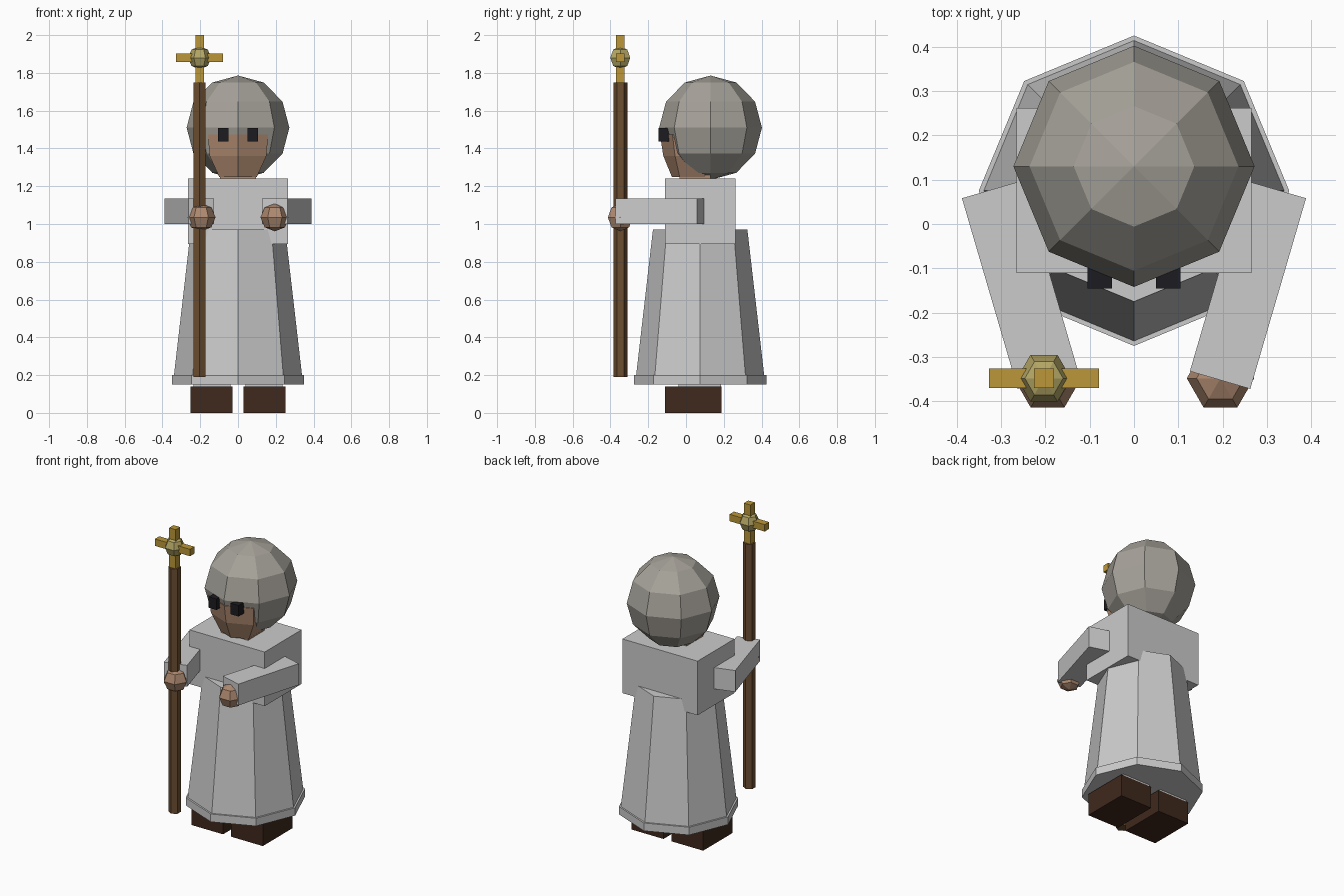
import bpy, bmesh, math
from mathutils import Matrix

if "Cube" in bpy.data.objects:
    bpy.data.objects.remove(bpy.data.objects["Cube"])


def material(name, rgb):
    m = bpy.data.materials.new(name)
    m.diffuse_color = (*rgb, 1)
    m.use_nodes = True
    m.node_tree.nodes["Principled BSDF"].inputs["Base Color"].default_value = m.diffuse_color
    return m


SKIN = material("skin", (0.42, 0.25, 0.16))
WOOD = material("wood", (0.15, 0.075, 0.03))
BOOT = material("dark_leather", (0.05, 0.022, 0.012))
GOLD = material("gold", (0.5, 0.31, 0.04))
PALE_GOLD = material("pale_gold", (0.45, 0.38, 0.13))
BLACK = material("black", (0.012, 0.012, 0.015))
HOOD = material("warm_grey", (0.38, 0.36, 0.32))


def finish(name, bm, mat=None):
    bmesh.ops.recalc_face_normals(bm, faces=bm.faces)
    me = bpy.data.meshes.new(name)
    bm.to_mesh(me)
    bm.free()
    ob = bpy.data.objects.new(name, me)
    bpy.context.collection.objects.link(ob)
    if mat:
        me.materials.append(mat)
    return ob


def box(name, x, y, z, mat=None):
    """Box from (min, max) pairs."""
    bm = bmesh.new()
    spans = (x, y, z)
    mid = [(a + b) / 2 for a, b in spans]
    size = [b - a for a, b in spans]
    bmesh.ops.create_cube(bm, size=1, matrix=Matrix.Translation(mid) @ Matrix.Diagonal((*size, 1)))
    return finish(name, bm, mat)


def loft(name, rings, mat=None):
    """Capped skin over equal-length rings of points."""
    bm = bmesh.new()
    vs = [[bm.verts.new(p) for p in r] for r in rings]
    n = len(vs[0])
    for a, b in zip(vs, vs[1:]):
        for i in range(n):
            j = (i + 1) % n
            bm.faces.new((a[i], a[j], b[j], b[i]))
    bm.faces.new(vs[0][::-1])
    bm.faces.new(vs[-1])
    return finish(name, bm, mat)


def ring(n, r, cx, cy, z):
    """Regular polygon with a corner pointing to the front."""
    return [(cx + r * math.sin(math.tau * i / n), cy - r * math.cos(math.tau * i / n), z) for i in range(n)]


def ball(name, c, r, seg, rings, mat, rz=None):
    bm = bmesh.new()
    bmesh.ops.create_uvsphere(bm, u_segments=seg, v_segments=rings, radius=1)
    turn = Matrix.Rotation(math.pi / 2, 4, 'Z')
    bm.transform(Matrix.Translation(c) @ Matrix.Diagonal((r, r, rz or r, 1)) @ turn)
    return finish(name, bm, mat)


# Robe skirt, hem and torso
loft("robe_skirt", [ring(8, 0.34, 0, 0.075, 0.19), ring(8, 0.25, 0, 0.075, 0.97)])
loft("robe_hem", [ring(8, 0.35, 0, 0.075, 0.15), ring(8, 0.35, 0, 0.075, 0.2)])
box("torso", (-0.265, 0.265), (-0.11, 0.262), (0.895, 1.24))

# Paired limbs and eyes
for s, side in ((-1, "right"), (1, "left")):
    def span(a, b):
        return tuple(sorted((s * a, s * b)))

    box(f"{side}_boot", span(0.028, 0.252), (-0.11, 0.187), (0, 0.14), BOOT)
    box(f"{side}_leg", span(0.04, 0.235), (-0.04, 0.186), (0.06, 0.5))
    arm = box(f"{side}_sleeve", (-0.071, 0.071), (-0.224, 0.224), (-0.068, 0.068))
    arm.location = (s * 0.257, -0.137, 1.067)
    arm.rotation_euler.z = -s * math.radians(16.3)
    ball(f"{side}_hand", (s * 0.195, -0.348, 1.035), 0.076, 6, 4, SKIN, 0.074)
    box(f"{side}_eye", span(0.05, 0.105), (-0.145, -0.08), (1.437, 1.507), BLACK)

# Hood, face and neck
ball("hood", (0, 0.13, 1.51), 0.272, 8, 6, HOOD, 0.276)


def face_ring(w, front, z):
    side = front + 0.414 * w
    return [(0, front, z), (w, side, z), (w, 0.1, z), (-w, 0.1, z), (-w, side, z)]


loft("face", [face_ring(0.1, -0.075, 1.25), face_ring(0.15, -0.12, 1.36), face_ring(0.16, -0.138, 1.475)], SKIN)
box("neck", (-0.095, 0.095), (-0.035, 0.13), (1.2, 1.26), SKIN)

# Staff with cross finial
SX, SY = -0.203, -0.348
loft("staff", [ring(6, 0.037, SX, SY, 0.19), ring(6, 0.037, SX, SY, 1.75)], WOOD)
box("finial_upright", (SX - 0.023, SX + 0.023), (SY - 0.022, SY + 0.022), (1.745, 2.0), GOLD)
box("finial_crossbar", (SX - 0.124, SX + 0.124), (SY - 0.022, SY + 0.022), (1.858, 1.902), GOLD)
ball("finial_bead", (SX, SY, 1.88), 0.061, 6, 4, PALE_GOLD)
